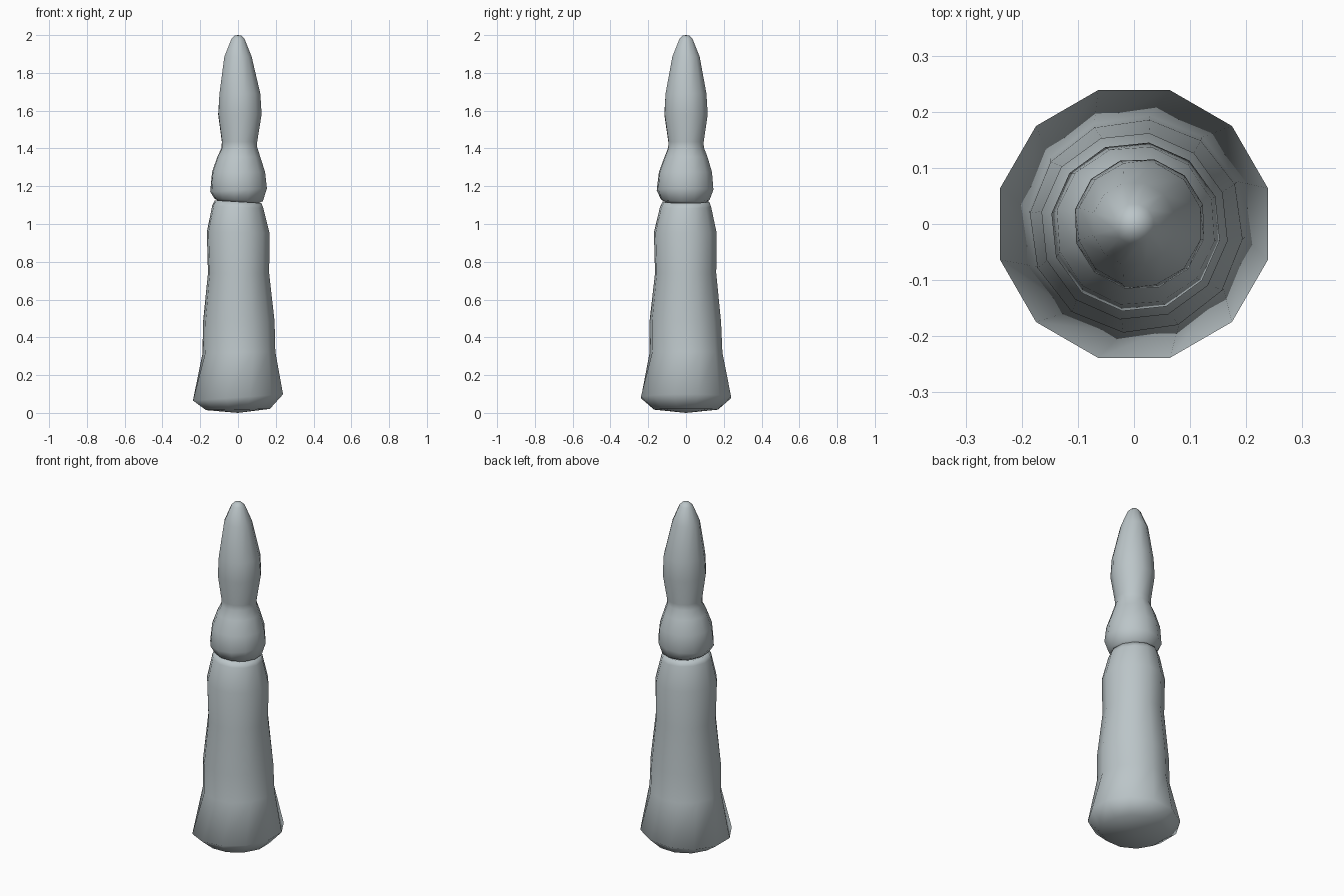
import bpy, bmesh, math

if "Cube" in bpy.data.objects:
    bpy.data.objects.remove(bpy.data.objects["Cube"])

SIDES = 12

mat = bpy.data.materials.new("pale blue grey")
mat.diffuse_color = (0.50, 0.56, 0.58, 1)
mat.use_nodes = True
mat.node_tree.nodes["Principled BSDF"].inputs["Base Color"].default_value = mat.diffuse_color


def lathe(name, rings, bottom=None, top=None):
    """Skin uneven 12-sided rings: (z, radius, dx, dy, slope in x, twist degrees)."""
    bm = bmesh.new()
    loops = []
    for z, r, dx, dy, slope, twist in rings:
        loop = []
        for i in range(SIDES):
            a = math.radians(15 + twist) + math.tau * i / SIDES
            x, y = r * math.cos(a), r * math.sin(a)
            loop.append(bm.verts.new((x + dx, y + dy, z + slope * x)))
        loops.append(loop)
    for a, b in zip(loops, loops[1:]):
        for i in range(SIDES):
            j = (i + 1) % SIDES
            bm.faces.new((a[i], a[j], b[j], b[i]))
    # rounded ends closed with a centre point
    for point, loop in ((bottom, loops[0]), (top, loops[-1])):
        if point:
            c = bm.verts.new(point)
            for i in range(SIDES):
                bm.faces.new((c, loop[i], loop[(i + 1) % SIDES]))
    bmesh.ops.recalc_face_normals(bm, faces=bm.faces)
    for f in bm.faces:
        f.smooth = True
    me = bpy.data.meshes.new(name)
    bm.to_mesh(me)
    bm.free()
    me.materials.append(mat)
    ob = bpy.data.objects.new(name, me)
    bpy.context.collection.objects.link(ob)
    return ob


seam = (1.115, 0.105, 0.0, 0.0, -0.06, 6)

# flared lower stem with a rounded underside
lathe("lower_stem", [
    (0.018, 0.175, 0.0, 0.0, 0.02, 0),
    (0.082, 0.247, 0.0, 0.0, 0.07, 0),
    (0.32, 0.194, 0.005, 0.0, 0.02, 8),
    (0.48, 0.191, 0.004, -0.004, 0.02, 8),
    (0.74, 0.164, 0.003, -0.002, 0.0, 6),
    (0.955, 0.168, 0.001, -0.004, -0.02, 6),
    (1.09, 0.137, -0.001, -0.002, -0.05, 6),
    (1.118, 0.125, 0.0, 0.0, -0.06, 6),
    seam,
], bottom=(0, 0, 0))

# bulb, neck and pointed tip
lathe("upper_tip", [
    seam,
    (1.128, 0.130, 0.003, -0.004, -0.06, 6),
    (1.18, 0.152, 0.003, -0.005, 0.06, 6),
    (1.275, 0.143, 0.003, -0.003, 0.0, 4),
    (1.355, 0.116, 0.004, 0.0, 0.0, 4),
    (1.405, 0.096, 0.007, 0.0, 0.03, 4),
    (1.435, 0.096, 0.008, 0.0, 0.0, 2),
    (1.58, 0.118, 0.010, 0.0, 0.0, 2),
    (1.69, 0.112, 0.010, 0.0, 0.0, 0),
    (1.885, 0.075, 0.0, 0.0, 0.0, 0),
    (1.98, 0.036, 0.0, 0.0, 0.0, 0),
    (1.997, 0.018, 0.0, 0.0, 0.0, 0),
], top=(0, 0, 2.0))
